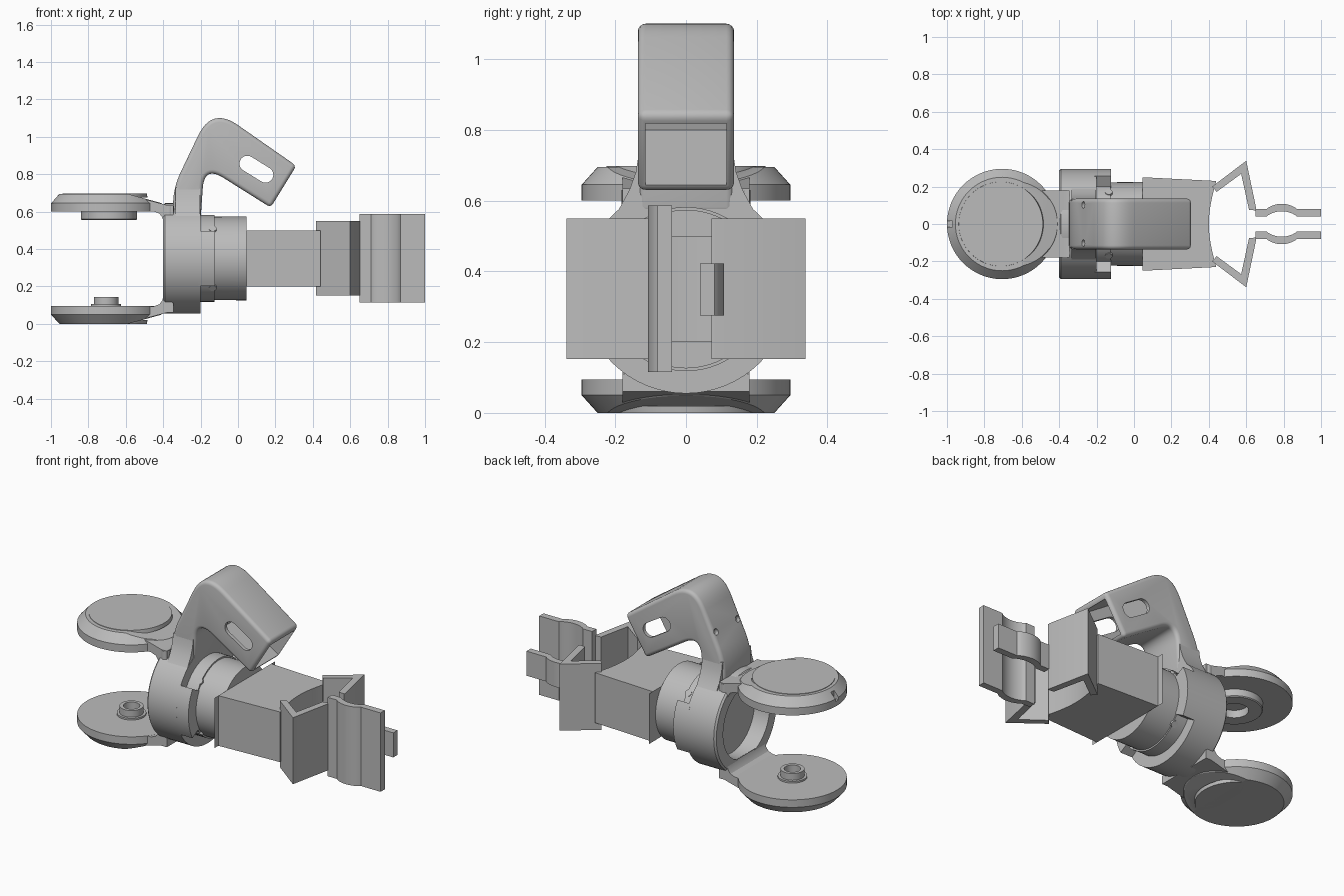
import bpy, bmesh
from math import sin, cos, pi, radians
from mathutils import Vector

if "Cube" in bpy.data.objects:
    bpy.data.objects.remove(bpy.data.objects["Cube"])

grey = bpy.data.materials.new("plain grey")
grey.use_nodes = True
grey.diffuse_color = (0.5, 0.5, 0.5, 1)
grey.node_tree.nodes["Principled BSDF"].inputs["Base Color"].default_value = (0.5, 0.5, 0.5, 1)

AXIS_MAP = {"x": lambda a, b, t: (t, a, b),
            "y": lambda a, b, t: (a, t, b),
            "z": lambda a, b, t: (a, b, t)}
MID = 0.35      # height of the motor axis
HUB = -0.705    # x of the fork pivot


def finish(name, bm):
    bmesh.ops.recalc_face_normals(bm, faces=bm.faces[:])
    mesh = bpy.data.meshes.new(name)
    bm.to_mesh(mesh)
    bm.free()
    obj = bpy.data.objects.new(name, mesh)
    mesh.materials.append(grey)
    bpy.context.scene.collection.objects.link(obj)
    return obj


def prism(name, outline, lo, hi, axis):
    """Extrude a closed outline along an axis."""
    bm = bmesh.new()
    put = AXIS_MAP[axis]
    face = bm.faces.new([bm.verts.new(put(a, b, lo)) for a, b in outline])
    new = bmesh.ops.extrude_face_region(bm, geom=[face])["geom"]
    step = Vector(put(0, 0, hi - lo))
    bmesh.ops.translate(bm, vec=step, verts=[v for v in new if isinstance(v, bmesh.types.BMVert)])
    return finish(name, bm)


def lathe(name, profile, centre, axis="z", closed=False, steps=64, cut=None):
    """Spin (radius, height) points; cut is an optional (point, normal) slice."""
    bm = bmesh.new()
    verts = [bm.verts.new((r, 0, h)) for r, h in profile]
    pairs = list(zip(verts, verts[1:])) + ([(verts[-1], verts[0])] if closed else [])
    edges = [bm.edges.new(p) for p in pairs]
    bmesh.ops.spin(bm, geom=verts + edges, axis=(0, 0, 1), cent=(0, 0, 0),
                   angle=2 * pi, steps=steps)
    bmesh.ops.remove_doubles(bm, verts=bm.verts[:], dist=1e-5)
    for v in bm.verts:
        x, y, z = v.co
        v.co = Vector((z, x, y) if axis == "x" else (x, y, z)) + Vector(centre)
    if cut:
        res = bmesh.ops.bisect_plane(bm, geom=bm.verts[:] + bm.edges[:] + bm.faces[:],
                                     plane_co=cut[0], plane_no=cut[1], clear_outer=True)
        rim = [e for e in res["geom_cut"] if isinstance(e, bmesh.types.BMEdge)]
        bmesh.ops.holes_fill(bm, edges=rim, sides=0)
    return finish(name, bm)


def rod(name, start, end, radius):
    """Plain cylinder between two points."""
    start, end = Vector(start), Vector(end)
    bm = bmesh.new()
    bmesh.ops.create_cone(bm, cap_ends=True, segments=24, radius1=radius, radius2=radius,
                          depth=(end - start).length)
    turn = (end - start).to_track_quat("Z", "Y").to_matrix()
    for v in bm.verts:
        v.co = turn @ v.co + (start + end) / 2
    return finish(name, bm)


def rounded(points, steps=8):
    """Round corners given as (a, b, distance)."""
    out = []
    for i, (a, b, d) in enumerate(points):
        p = Vector((a, b))
        if not d:
            out.append(tuple(p))
            continue
        before = p + (Vector(points[i - 1][:2]) - p).normalized() * d
        after = p + (Vector(points[(i + 1) % len(points)][:2]) - p).normalized() * d
        for k in range(steps + 1):
            t = k / steps
            out.append(tuple(before * (1 - t) ** 2 + p * 2 * t * (1 - t) + after * t * t))
    return out


def apply(obj, mod):
    bpy.context.view_layer.objects.active = obj
    bpy.ops.object.modifier_apply(modifier=mod.name)


def bevel(obj, width, segments=4):
    mod = obj.modifiers.new("bevel", "BEVEL")
    mod.width, mod.segments = width, segments
    mod.limit_method, mod.angle_limit = "ANGLE", radians(45)
    mod.use_clamp_overlap = False
    apply(obj, mod)


def carve(obj, cutter):
    mod = obj.modifiers.new("carve", "BOOLEAN")
    mod.operation, mod.solver, mod.object = "DIFFERENCE", "EXACT", cutter
    apply(obj, mod)
    bpy.data.objects.remove(cutter)


# Fork: two chamfered discs with sloping necks
DISC = [(0, 0), (0.25, 0), (0.295, 0.05), (0.295, 0.095), (0, 0.095)]
NECK = [(-0.62, 0.004), (-0.59, 0.004), (-0.38, 0.06), (-0.345, 0.06), (-0.345, 0.11),
        (-0.398, 0.15), (-0.405, 0.125), (-0.42, 0.105), (-0.45, 0.094), (-0.62, 0.094)]
for side, base, sign in (("lower", 0, 1), ("upper", 0.695, -1)):
    disc = lathe(side + "_disc", [(r, base + sign * h) for r, h in DISC], (HUB, 0, 0),
                 cut=((-0.59, 0, base), (0.06, 0, -0.22 * sign)))
    prism(side + "_neck", [(x, base + sign * z) for x, z in NECK], -0.18, 0.18, "y")
    lathe(side + "_cover", [(0, base - sign * 0.003 + 0.003 * (sign > 0)),
                            (0.225, base - sign * 0.003 + 0.003 * (sign > 0)),
                            (0.228, base + sign * 0.02), (0, base + sign * 0.02)], (-0.712, 0, 0))
    if sign > 0:
        for x, y in ((-0.85, 0.06), (-0.6, 0.12), (-0.6, -0.12), (-0.82, -0.12)):
            carve(disc, rod("cutter", (x, y, 0.06), (x, y, 0.2), 0.014))
    else:
        notch = [(-1.1, -0.015), (-0.97, -0.015), (-0.97, 0.015), (-1.1, 0.015)]
        carve(disc, prism("cutter", notch, 0.63, 0.8, "z"))

# Pivot bosses between the discs
lathe("lower_boss", [(0.045, 0.09), (0.045, 0.145), (0.065, 0.145), (0.065, 0.105),
                     (0.08, 0.105), (0.08, 0.09)], (HUB, 0, 0), closed=True)
horn = lathe("upper_boss", [(0.075, 0.61), (0.075, 0.555), (0.145, 0.555), (0.15, 0.56),
                            (0.15, 0.61)], (-0.69, 0, 0), closed=True)
for i in range(8):
    x, y = -0.69 + 0.112 * cos(i * pi / 4), 0.112 * sin(i * pi / 4)
    carve(horn, rod("cutter", (x, y, 0.5), (x, y, 0.58), 0.014))

# Clamp ring, its side tabs and screws
lathe("clamp_ring", [(0.22, -0.4), (0.285, -0.4), (0.295, -0.39), (0.295, -0.2), (0.22, -0.2)],
      (0, 0, MID), axis="x", closed=True)
for side, sign in (("left", 1), ("right", -1)):
    angles = [radians(-30 + 5 * i) for i in range(13)]
    arc = [(sign * 0.295 * cos(a), MID + 0.295 * sin(a)) for a in angles]
    arc += [(sign * 0.22 * cos(a), MID + 0.22 * sin(a)) for a in reversed(angles)]
    prism("ring_tab_" + side, arc, -0.21, -0.122, "x")
    rod("ring_screw_" + side, (-0.37, sign * 0.155, 0.57), (-0.37, sign * 0.155, 0.63), 0.028)
    for up in (1, -1):
        a = radians(43) * up
        ray = Vector((0, sign * cos(a), sin(a)))
        hub = Vector((-0.135, 0, MID))
        rod("motor_screw", hub + ray * 0.2, hub + ray * 0.235, 0.02)

# Motor
lathe("motor", [(0, -0.3), (0.222, -0.3), (0.224, 0.045), (0, 0.045)], (0, 0, MID), axis="x")
lathe("motor_collar", [(0.2, -0.2), (0.232, -0.2), (0.232, -0.125), (0.2, -0.125)],
      (0, 0, MID), axis="x", closed=True)

# Bent camera arm with a hollow, open-ended head
arm = prism("camera_arm", rounded([
    (-0.345, 0.56, 0), (-0.35, 0.72, 0.1), (-0.14, 1.16, 0.17), (0.312, 0.845, 0),
    (0.175, 0.622, 0), (-0.18, 0.845, 0.12), (-0.2, 0.56, 0)], 12), -0.136, 0.136, "y")
bevel(arm, 0.022)
carve(arm, prism("cutter", [(0.0, 1.01), (0.39, 0.757), (0.273, 0.593), (-0.07, 0.80)],
                 -0.115, 0.115, "y"))
slope = radians(-31)
slot = []
for x, z, start in ((0.147, 0.797, -90), (0.05, 0.857, 90)):
    for i in range(13):
        a = slope + radians(start + 15 * i)
        slot.append((x + 0.042 * cos(a), z + 0.042 * sin(a)))
carve(arm, prism("cutter", slot, -0.3, 0.3, "y"))
for y in (-0.136, 0.136):
    carve(arm, rod("cutter", (-0.25, y * 0.75, 0.875), (-0.4, y * 0.75, 0.95), 0.018))

# Flared foot of the arm on the ring
half = [(0.225, 0.53), (0.19, 0.575), (0.16, 0.63), (0.142, 0.68), (0.134, 0.73)]
prism("arm_foot", half + [(-y, z) for y, z in reversed(half)], -0.335, -0.202, "x")

# Gripper body with a scooped front
scoop = [(0.44 - 0.04 * cos(pi / 2 * i / 8), 0.23 * -i / 8) for i in range(-8, 9)]
body = rounded([(0.045, -0.325, 0.075), (0.045, 0.325, 0.075)])
prism("gripper_body", body + scoop, 0.2, 0.5, "z")

# Angled fingers and curved jaws
FINGER = [(0.418, 0.2), (0.6, 0.338), (0.653, 0.085), (0.652, 0.072), (0.615, 0.076),
          (0.573, 0.268), (0.442, 0.172)]


def jaw_edge(offset):
    bulge = [(0.71 + 0.16 * i / 16, offset + 0.028 * sin(pi * i / 16) ** 0.7) for i in range(17)]
    return [(0.65, offset)] + bulge + [(1.0, offset)]


for side, sign, low, high in (("right", -1, 0.115, 0.587), ("left", 1, 0.275, 0.422)):
    prism("finger_" + side, [(x, sign * y) for x, y in FINGER], 0.152, 0.55, "z")
    outline = jaw_edge(0.08) + jaw_edge(0.04)[::-1]
    prism("jaw_" + side, [(x, sign * y) for x, y in outline], low, high, "z")

# Smooth curved faces while keeping edges crisp
for obj in bpy.context.scene.objects:
    if obj.type == "MESH":
        bpy.ops.object.select_all(action="DESELECT")
        obj.select_set(True)
        bpy.context.view_layer.objects.active = obj
        bpy.ops.object.shade_smooth_by_angle(angle=radians(30))
